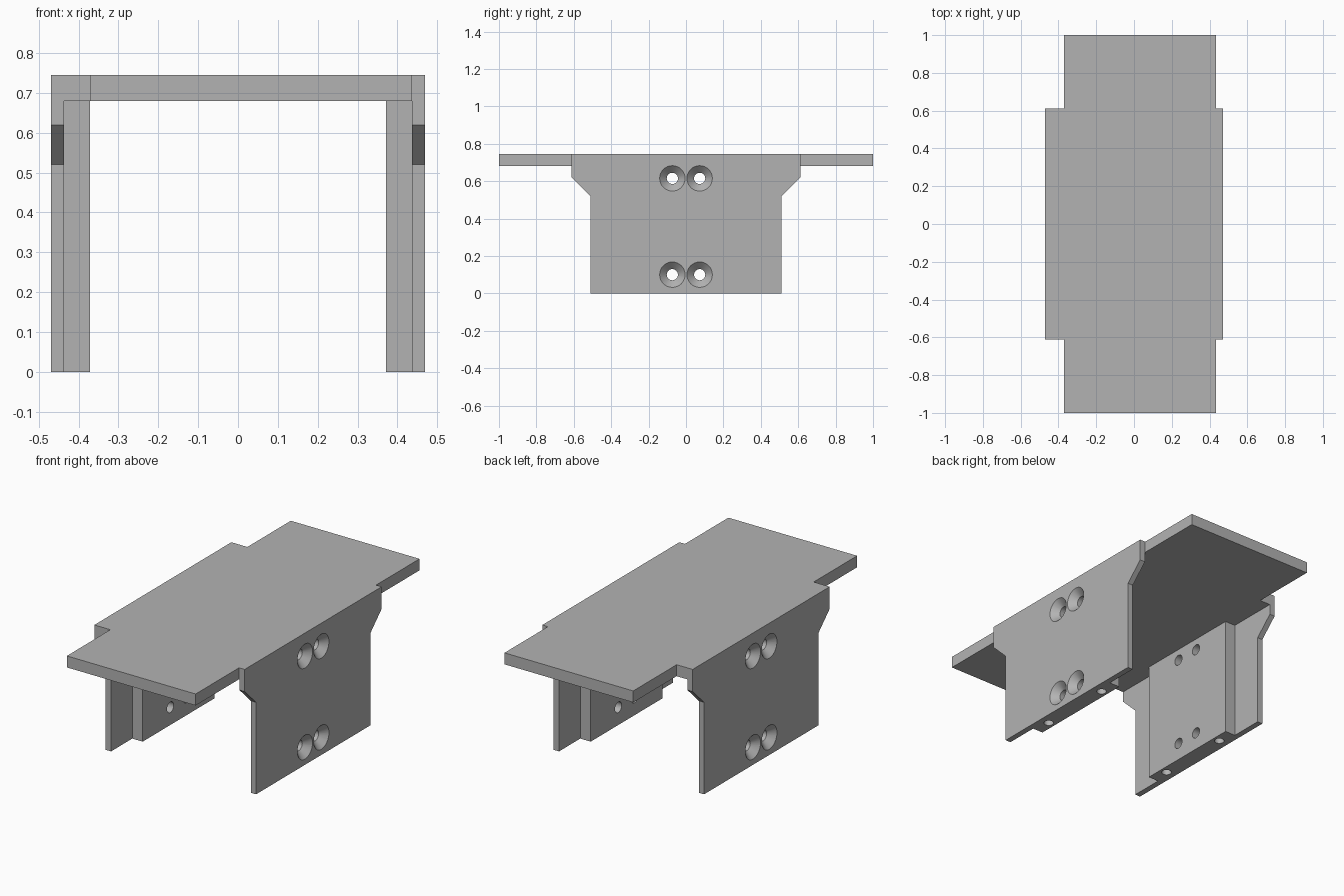
import bpy
import bmesh
from math import pi, radians
from mathutils import Matrix, Vector

if "Cube" in bpy.data.objects:
    bpy.data.objects.remove(bpy.data.objects["Cube"])

grey = bpy.data.materials.new("plain grey")
grey.use_nodes = True
grey.diffuse_color = (0.45, 0.45, 0.45, 1)
grey.node_tree.nodes["Principled BSDF"].inputs["Base Color"].default_value = (0.45, 0.45, 0.45, 1)

# Shared levels: wall outside, wall inside, block inside, plate underside, plate top
OUT, WALL, BLOCK, UNDER, TOP = 0.47, 0.437, 0.372, 0.68, 0.745


def finish(name, bm):
    bmesh.ops.recalc_face_normals(bm, faces=bm.faces)
    mesh = bpy.data.meshes.new(name)
    bm.to_mesh(mesh)
    bm.free()
    mesh.materials.append(grey)
    obj = bpy.data.objects.new(name, mesh)
    bpy.context.collection.objects.link(obj)
    return obj


def extrude(name, points, direction):
    """Solid made by sweeping a flat outline along a direction."""
    bm = bmesh.new()
    face = bm.faces.new([bm.verts.new(p) for p in points])
    moved = bmesh.ops.extrude_face_region(bm, geom=[face])["geom"]
    verts = [v for v in moved if isinstance(v, bmesh.types.BMVert)]
    bmesh.ops.translate(bm, verts=verts, vec=Vector(direction))
    return finish(name, bm)


def add_cone(bm, place, turn, r1, r2, depth):
    """Cone or cylinder centred on a place, its axis turned about y."""
    bmesh.ops.create_cone(bm, cap_ends=True, segments=32, radius1=r1, radius2=r2, depth=depth,
                          matrix=Matrix.Translation(place) @ Matrix.Rotation(turn, 4, "Y"))


def combine(body, tool, operation):
    mod = body.modifiers.new(tool.name, "BOOLEAN")
    mod.operation = operation
    mod.solver = "EXACT"
    mod.object = tool
    bpy.context.view_layer.objects.active = body
    bpy.ops.object.modifier_apply(modifier=mod.name)
    bpy.data.objects.remove(tool)


# Top plate: wide middle, narrower ends that sit off centre
right, left = -0.37, 0.435
half = [(right, -1), (left, -1), (left, -0.612), (OUT, -0.612)]
other = [(OUT, 0.612), (left, 0.612), (left, 1), (right, 1)]
edge = [(right, 0.612), (-OUT, 0.612), (-OUT, -0.612), (right, -0.612)]
bracket = extrude("mounting_bracket", [(x, y, UNDER) for x, y in half + other + edge],
                  (0, 0, TOP - UNDER))

# Side walls with sloping shoulders, and the thick block inside each
profile = [(0.51, 0), (0.51, 0.52), (0.612, 0.62), (0.612, UNDER + 0.03)]
outline = profile + [(-y, z) for y, z in reversed(profile)]
pad = [(-0.32, 0), (0.32, 0), (0.32, UNDER + 0.03), (-0.32, UNDER + 0.03)]
for side, s in (("left", 1), ("right", -1)):
    wall = extrude(side + "_wall", [(s * OUT, y, z) for y, z in outline], (s * (WALL - OUT), 0, 0))
    combine(bracket, wall, "UNION")
    block = extrude(side + "_block", [(s * BLOCK, y, z) for y, z in pad],
                    (s * (WALL + 0.01 - BLOCK), 0, 0))
    combine(bracket, block, "UNION")

# Countersunk screw holes through the walls, and blind holes up into the blocks
for s in (1, -1):
    for y in (-0.073, 0.073):
        for z in (0.1, 0.615):
            for name, x, r1, r2, depth in (("screw_hole", 0.42, 0.03, 0.03, 0.2),
                                           ("countersink", 0.45, 0.028, 0.108, 0.08)):
                bm = bmesh.new()
                add_cone(bm, (s * (x + (0.02 if r1 != r2 else 0)), y, z), s * pi / 2, r1, r2, depth)
                combine(bracket, finish(name, bm), "DIFFERENCE")
    for y in (-0.22, 0.22):
        bm = bmesh.new()
        add_cone(bm, (s * 0.412, y, 0.1), 0, 0.026, 0.026, 0.3)
        combine(bracket, finish("blind_hole", bm), "DIFFERENCE")

# Merge leftover flat splits and smooth only the round holes
bm = bmesh.new()
bm.from_mesh(bracket.data)
bmesh.ops.remove_doubles(bm, verts=bm.verts, dist=0.0001)
bmesh.ops.dissolve_limit(bm, angle_limit=radians(1), verts=bm.verts, edges=bm.edges)
bm.to_mesh(bracket.data)
bm.free()
bpy.ops.object.select_all(action="DESELECT")
bracket.select_set(True)
bpy.context.view_layer.objects.active = bracket
bpy.ops.object.shade_smooth_by_angle(angle=radians(30))
